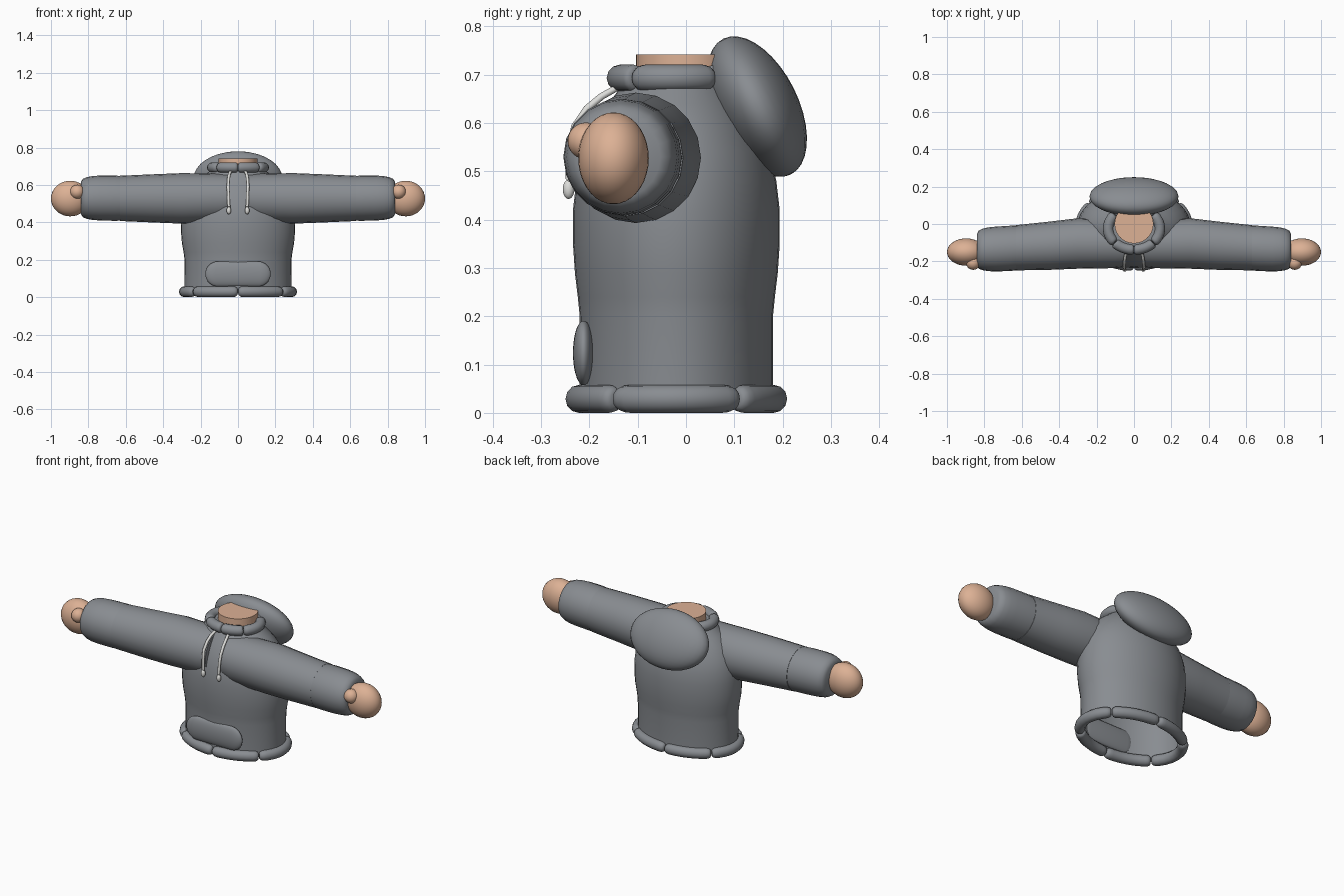
import bpy, bmesh, math
from mathutils import Vector, Matrix

if "Cube" in bpy.data.objects:
    bpy.data.objects.remove(bpy.data.objects["Cube"])


def material(name, rgb):
    m = bpy.data.materials.new(name)
    m.diffuse_color = (*rgb, 1)
    m.use_nodes = True
    m.node_tree.nodes["Principled BSDF"].inputs["Base Color"].default_value = m.diffuse_color
    return m


GREY = material("grey cloth", (0.25, 0.265, 0.285))
SKIN = material("skin", (0.72, 0.44, 0.30))
CORD = material("pale cord", (0.72, 0.72, 0.70))


def finish(name, bm, mat, angle=40):
    bmesh.ops.recalc_face_normals(bm, faces=bm.faces)
    me = bpy.data.meshes.new(name)
    bm.to_mesh(me)
    bm.free()
    me.materials.append(mat)
    ob = bpy.data.objects.new(name, me)
    bpy.context.collection.objects.link(ob)
    bpy.ops.object.select_all(action='DESELECT')
    ob.select_set(True)
    bpy.context.view_layer.objects.active = ob
    bpy.ops.object.shade_smooth_by_angle(angle=math.radians(angle))
    return ob


def loft(name, rings, mat, sides=24, cap_start=True, cap_end=True, angle=40):
    """Skin a list of (centre, u axis, v axis) ellipses."""
    bm = bmesh.new()
    loops = []
    for c, u, v in rings:
        c, u, v = Vector(c), Vector(u), Vector(v)
        loops.append([bm.verts.new(c + u * math.cos(a) + v * math.sin(a))
                      for a in (2 * math.pi * i / sides for i in range(sides))])
    for a, b in zip(loops, loops[1:]):
        for i in range(sides):
            j = (i + 1) % sides
            bm.faces.new((a[i], a[j], b[j], b[i]))
    if cap_start:
        bm.faces.new(loops[0][::-1])
    if cap_end:
        bm.faces.new(loops[-1])
    return finish(name, bm, mat, angle)


def ellipsoid(name, centre, radii, mat, tilt=0.0, stretch=0.0):
    bm = bmesh.new()
    bmesh.ops.create_uvsphere(bm, u_segments=32, v_segments=18, radius=1)
    for v in bm.verts:
        side = (v.co.x > 1e-4) - (v.co.x < -1e-4)
        v.co = Vector([a * r for a, r in zip(v.co, radii)])
        v.co.x += side * stretch
    bm.transform(Matrix.Translation(centre) @ Matrix.Rotation(tilt, 4, 'X'))
    return finish(name, bm, mat, 60)


def padded_ring(name, centre, rx, ry, tube_w, tube_h, joints):
    """Ring of padded segments with rounded ends, meeting at the joint angles."""
    joints = joints + [joints[0] + 360]
    for k, (a0, a1) in enumerate(zip(joints, joints[1:])):
        rings = []
        for t, s in ((0, .55), (.02, .8), (.06, .95), (.12, 1), (.25, 1), (.38, 1), (.5, 1),
                     (.62, 1), (.75, 1), (.88, 1), (.94, .95), (.98, .8), (1, .55)):
            a = math.radians(a0 + (a1 - a0) * (0.01 + 0.98 * t))
            out = Vector((math.cos(a) * ry, math.sin(a) * rx, 0)).normalized()
            pos = Vector(centre) + Vector((rx * math.cos(a), ry * math.sin(a), 0))
            rings.append((pos, out * tube_w * s, Vector((0, 0, tube_h * s))))
        loft(f"{name}_{k + 1}", rings, GREY, 12)


# Torso: open at the hem, narrowing to the neck (z, half width, half depth, centre y)
torso = [(.02, .285, .2, -.02), (.2, .286, .2, -.02), (.24, .291, .204, -.02),
         (.29, .3, .21, -.02), (.35, .305, .214, -.02), (.42, .304, .214, -.02),
         (.48, .296, .207, -.02), (.54, .275, .192, -.02), (.6, .235, .165, -.02),
         (.64, .195, .14, -.02), (.675, .15, .115, -.02), (.7, .125, .1, -.02)]
loft("torso", [((0, cy, z), (rx, 0, 0), (0, ry, 0)) for z, rx, ry, cy in torso],
     GREY, 40, cap_start=False)

# Hem and collar
padded_ring("hem", (0, -.02, .029), .288, .203, .028, .029, [-90, -37, 37, 90, 143, 217])
padded_ring("collar", (0, -.025, .693), .138, .112, .028, .028, [-90, -42, 42, 90, 138, 222])

# Neck and hood
loft("neck", [((0, 0, z), (.104, 0, 0), (0, .104, 0)) for z in (.64, .742)], SKIN, 32)
ellipsoid("hood", (0, .147, .634), (.238, .085, .157), GREY, tilt=math.radians(26.5))

# Front pocket
ellipsoid("pocket", (0, -.212, .124), (.068, .022, .067), GREY, stretch=.107)

# Sleeves, cuffs, hands and cords, mirrored (x, centre y, centre z, radius)
sleeve = [(.045, -.108, .535, .122), (.1, -.106, .53, .13), (.3, -.104, .528, .135),
          (.45, -.116, .528, .129), (.63, -.127, .528, .121)]
cuff = [(.615, -.127, .528, .119), (.66, -.13, .529, .121), (.74, -.134, .53, .12),
        (.78, -.135, .53, .117), (.81, -.136, .53, .111), (.83, -.137, .53, .102),
        (.84, -.138, .53, .085)]
cord = [(-.145, .672, .04), (-.175, .655, .047), (-.205, .63, .051), (-.232, .59, .053),
        (-.241, .54, .051), (-.244, .48, .049)]
for s, side in ((1, "left"), (-1, "right")):
    for part, rows in (("sleeve", sleeve), ("cuff", cuff)):
        loft(f"{side}_{part}", [((s * x, y, z), (0, r, 0), (0, 0, r)) for x, y, z, r in rows],
             GREY, 20)
    ellipsoid(f"{side}_hand", (s * .897, -.15, .527), (.103, .073, .095), SKIN)
    ellipsoid(f"{side}_thumb", (s * .86, -.207, .563), (.038, .038, .038), SKIN)
    loft(f"{side}_cord", [((s * x, y, z), (.008, 0, 0), (0, -.006, .005)) for y, z, x in cord],
         CORD, 10)
    ellipsoid(f"{side}_cord_tip", (s * .049, -.243, .463), (.012, .012, .02), CORD)
